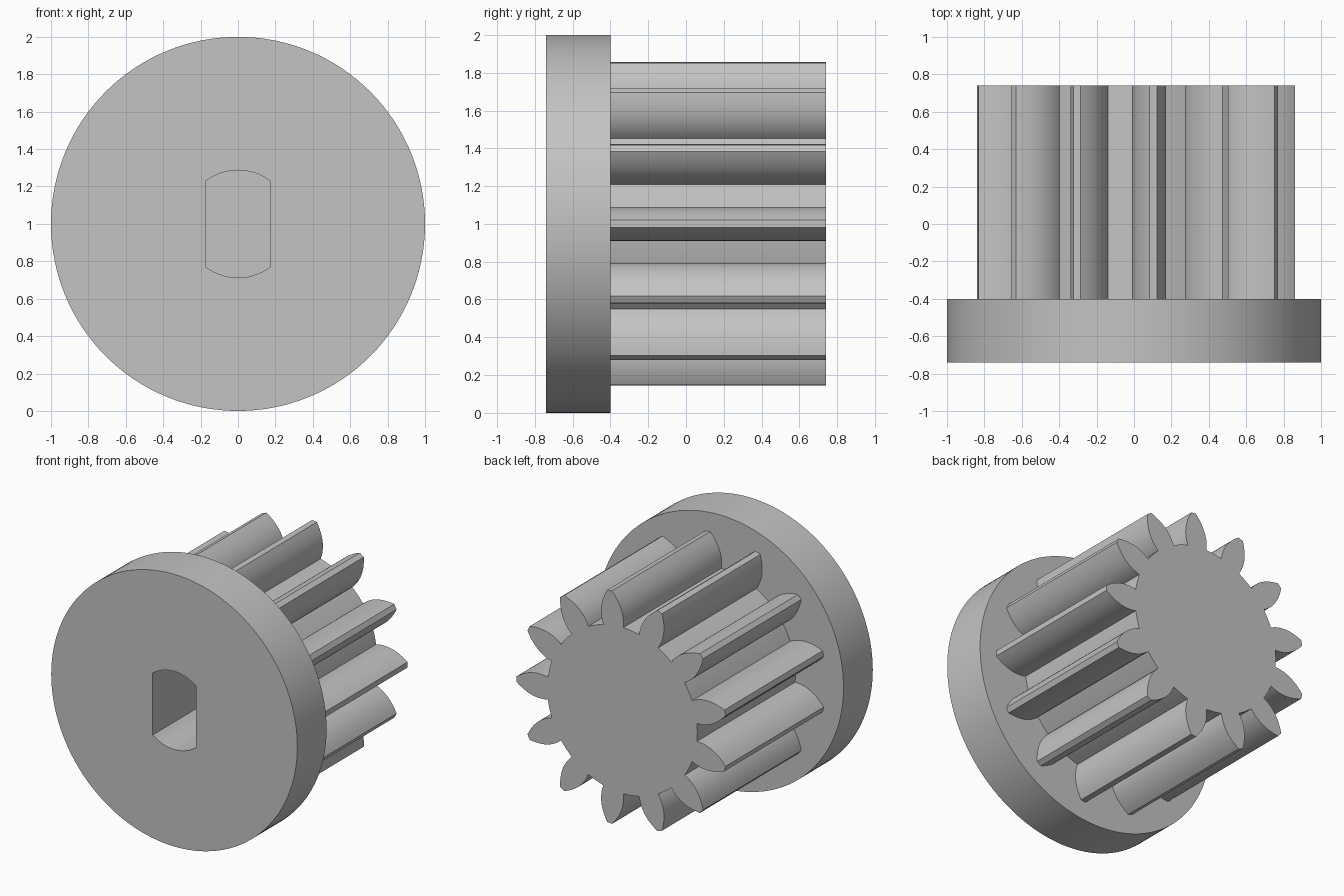
import bpy, bmesh, math

if "Cube" in bpy.data.objects:
    bpy.data.objects.remove(bpy.data.objects["Cube"], do_unlink=True)

GREY = (0.55, 0.55, 0.55, 1)
grey = bpy.data.materials.new("plain grey")
grey.use_nodes = True
grey.diffuse_color = GREY
grey.node_tree.nodes["Principled BSDF"].inputs["Base Color"].default_value = GREY

TEETH = 13
ROOT, TIP, AXIS_Z = 0.61, 0.86, 1.0
FRONT, STEP, BACK = -0.74, -0.4, 0.74


def prism(name, outline, y0, y1):
    """Extrude an (x, z) outline around the axis from y0 to y1."""
    bm = bmesh.new()
    face = bm.faces.new([bm.verts.new((x, y0, AXIS_Z + z)) for x, z in outline])
    moved = bmesh.ops.extrude_face_region(bm, geom=[face])["geom"]
    bmesh.ops.translate(bm, vec=(0, y1 - y0, 0),
                        verts=[g for g in moved if isinstance(g, bmesh.types.BMVert)])
    bmesh.ops.recalc_face_normals(bm, faces=bm.faces)
    mesh = bpy.data.meshes.new(name)
    bm.to_mesh(mesh)
    bm.free()
    obj = bpy.data.objects.new(name, mesh)
    bpy.context.collection.objects.link(obj)
    mesh.materials.append(grey)
    return obj


def arc(radius, start, end, steps):
    return [(radius * math.cos(start + (end - start) * i / steps),
             radius * math.sin(start + (end - start) * i / steps))
            for i in range(steps + 1)]


def gear_outline():
    # leaf-shaped tooth: half-width varies as a parabola along the radius
    base, steps, widest = 0.605, 12, 0.67
    radii = [base + (TIP - base) * i / steps for i in range(steps + 1)]
    flank = [(r, 0.09 - 1.94 * (r - widest) ** 2) for r in radii]
    tooth = [(r, -w) for r, w in flank] + [(r, w) for r, w in reversed(flank)]
    pitch = 2 * math.pi / TEETH
    tooth.append((ROOT * math.cos(pitch / 2), ROOT * math.sin(pitch / 2)))
    points = []
    for k in range(TEETH):
        c, s = math.cos(k * pitch), math.sin(k * pitch)
        points += [(x * c - z * s, x * s + z * c) for x, z in tooth]
    return points


# Round flange and toothed pinion
flange = prism("flange", arc(1, 0, 2 * math.pi, 128)[:-1], FRONT, STEP)
pinion = prism("pinion", gear_outline(), STEP, BACK)

# Blind shaft bore with two flat sides
bore_radius, half_flat = 0.287, 0.175
a = math.acos(half_flat / bore_radius)
bore = prism("bore_cutter",
             arc(bore_radius, a, math.pi - a, 16)
             + arc(bore_radius, math.pi + a, 2 * math.pi - a, 16),
             FRONT - 0.1, 0.4)
bore.hide_render = True

for part in (flange, pinion):
    cut = part.modifiers.new("bore", "BOOLEAN")
    cut.operation, cut.solver, cut.object = "DIFFERENCE", "EXACT", bore
    bpy.ops.object.select_all(action="DESELECT")
    part.select_set(True)
    bpy.context.view_layer.objects.active = part
    bpy.ops.object.modifier_apply(modifier=cut.name)
    bpy.ops.object.shade_smooth_by_angle(angle=math.radians(30))

bpy.data.objects.remove(bore, do_unlink=True)
